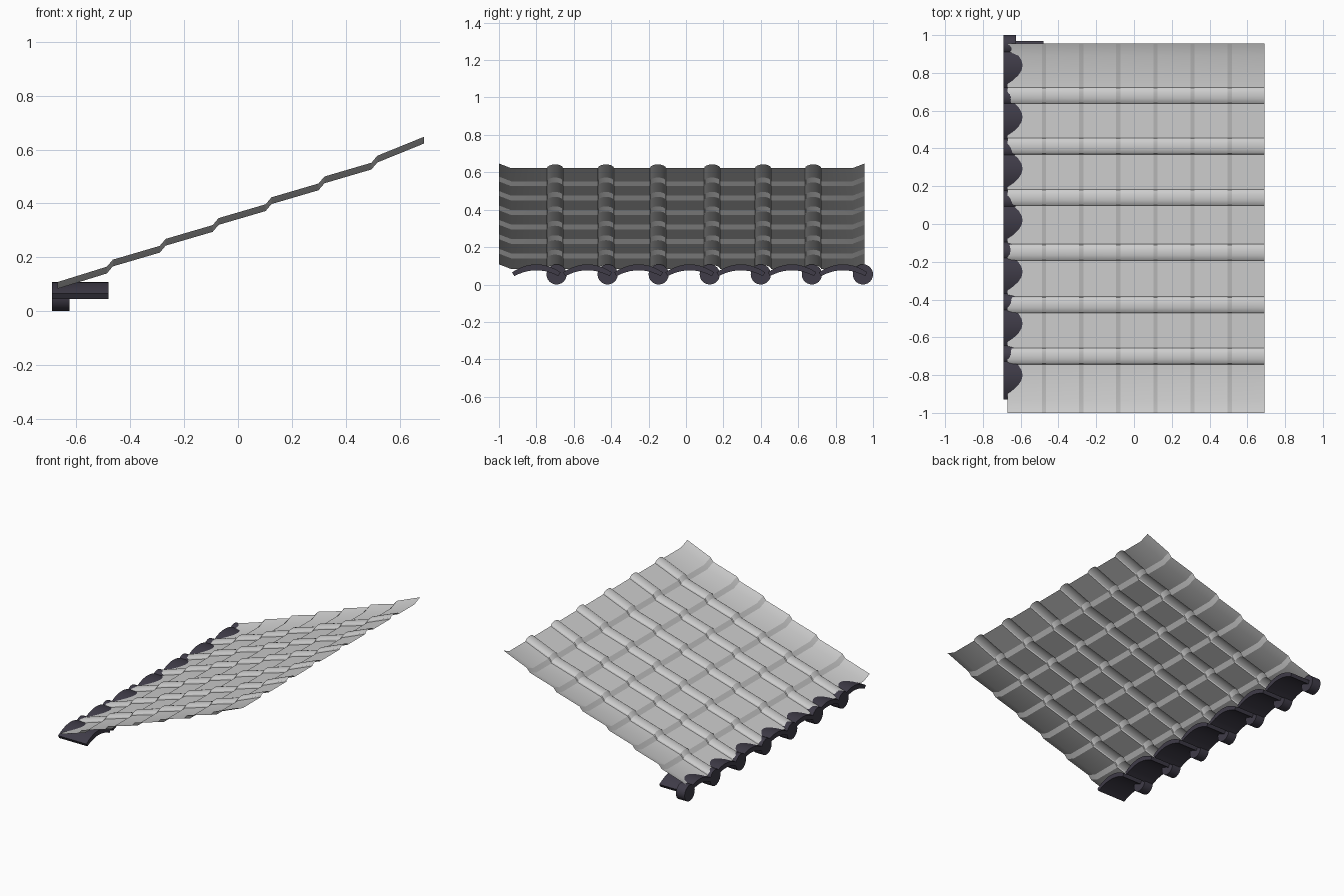
import bpy, bmesh, math

if "Cube" in bpy.data.objects:
    bpy.data.objects.remove(bpy.data.objects["Cube"])

dark = bpy.data.materials.new("dark_glaze")
dark.diffuse_color = (0.05, 0.045, 0.065, 1)
dark.use_nodes = True
dark.node_tree.nodes["Principled BSDF"].inputs["Base Color"].default_value = dark.diffuse_color


def add_object(name, bm, mat=None, angle=30):
    mesh = bpy.data.meshes.new(name)
    bm.to_mesh(mesh)
    bm.free()
    ob = bpy.data.objects.new(name, mesh)
    bpy.context.collection.objects.link(ob)
    if mat:
        mesh.materials.append(mat)
    bpy.ops.object.select_all(action='DESELECT')
    ob.select_set(True)
    bpy.context.view_layer.objects.active = ob
    bpy.ops.object.shade_smooth_by_angle(angle=math.radians(angle))
    return ob


# roof sheet: stepped slope along x, rolls and upturned edges along y
slope = [(-0.67, 0.083)]
for k in range(6):
    x, z = -0.487 + 0.1965 * k, 0.140 + 0.0772 * k
    slope += [(x, z), (x + 0.022, z + 0.026)]
slope.append((0.69, 0.622))

across = [(-1.0, 0.025), (-0.935, 0.0)]
for yc in (-0.70, -0.428, -0.150, 0.140, 0.412, 0.680):
    for i in range(9):
        a = math.pi * i / 8
        across.append((yc - 0.043 * math.cos(a), 0.020 * math.sin(a)))
across += [(0.89, 0.0), (0.955, 0.025)]

bm = bmesh.new()
grid = [[bm.verts.new((x, y, z + dz)) for y, dz in across] for x, z in slope]
for r0, r1 in zip(grid, grid[1:]):
    for j in range(len(across) - 1):
        bm.faces.new((r0[j], r1[j], r1[j + 1], r0[j + 1]))
add_object("roof_sheet", bm, angle=25)


# eave tiles: thick shallow arches running under the sheet
def eave_arch(i, yc):
    n = 10
    ts = [-1 + 2 * k / n for k in range(n + 1)]
    outer = [(yc + 0.13 * t, 0.108 - 0.043 * t * t) for t in ts]
    inner = [(yc + 0.118 * t, 0.076 - 0.031 * t * t) for t in ts]
    ring = outer + inner[::-1]
    m = len(ring)
    bm = bmesh.new()
    a = [bm.verts.new((-0.69, y, z)) for y, z in ring]
    b = [bm.verts.new((-0.48, y, z)) for y, z in ring]
    for k in range(m):
        q = (k + 1) % m
        bm.faces.new((a[k], a[q], b[q], b[k]))
    for k in range(n):
        bm.faces.new((a[k], a[k + 1], a[m - 2 - k], a[m - 1 - k]))
        bm.faces.new((b[k + 1], b[k], b[m - 1 - k], b[m - 2 - k]))
    bmesh.ops.recalc_face_normals(bm, faces=bm.faces)
    add_object(f"eave_arch_{i}", bm, dark)


# round end caps between the arches
def end_cap(i, yc):
    bm = bmesh.new()
    bmesh.ops.create_cone(bm, cap_ends=True, segments=24, radius1=0.054,
                          radius2=0.054, depth=0.065)
    for v in bm.verts:
        x, y, z = v.co
        v.co = (z - 0.6575, yc + x, y + 0.054)
    bmesh.ops.recalc_face_normals(bm, faces=bm.faces)
    add_object(f"eave_end_cap_{i}", bm, dark)


for i in range(7):
    eave_arch(i, -0.80 + 0.2733 * i)
    end_cap(i, -0.692 + 0.273 * i)
